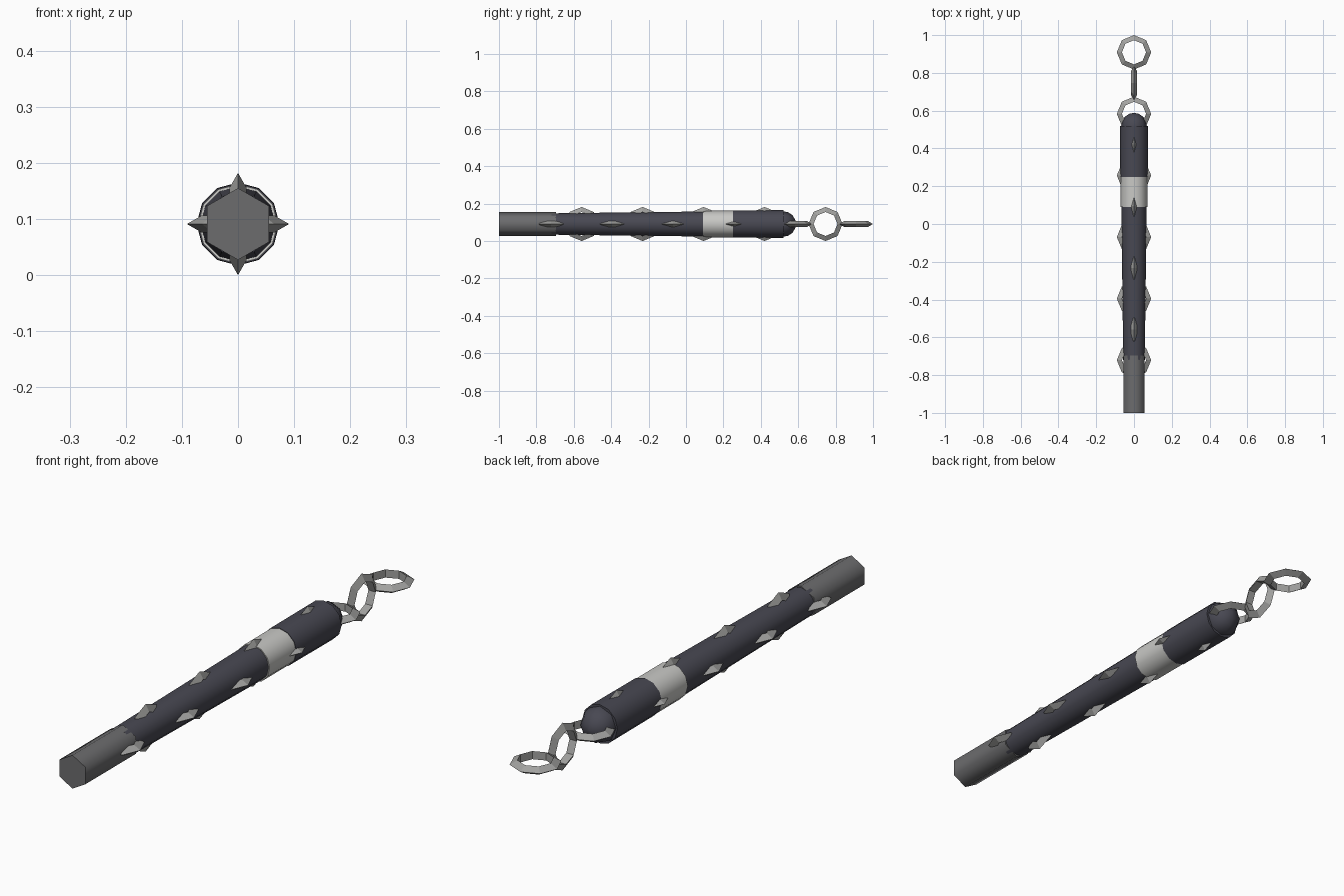
import bpy, bmesh, math
from mathutils import Matrix

if "Cube" in bpy.data.objects:
    bpy.data.objects.remove(bpy.data.objects["Cube"])

ZC = 0.091  # height of the rod axis


def material(name, rgb):
    m = bpy.data.materials.new(name)
    m.diffuse_color = (*rgb, 1)
    m.use_nodes = True
    m.node_tree.nodes["Principled BSDF"].inputs["Base Color"].default_value = m.diffuse_color
    return m


DARK = material("dark_blue_grey", (0.065, 0.065, 0.085))
GREY = material("grip_grey", (0.15, 0.15, 0.155))
SILVER = material("silver", (0.58, 0.58, 0.56))
STEEL = material("chain_steel", (0.36, 0.36, 0.35))


def finish(bm, name, mat, smooth):
    bmesh.ops.recalc_face_normals(bm, faces=bm.faces[:])
    me = bpy.data.meshes.new(name)
    bm.to_mesh(me)
    bm.free()
    me.materials.append(mat)
    ob = bpy.data.objects.new(name, me)
    bpy.context.collection.objects.link(ob)
    if smooth:
        bpy.ops.object.select_all(action='DESELECT')
        ob.select_set(True)
        bpy.context.view_layer.objects.active = ob
        bpy.ops.object.shade_smooth_by_angle(angle=math.radians(62))
    return ob


def rod(name, mat, sides, profile):
    """Closed rod along y through (y, radius) stations, one corner pointing up."""
    bm = bmesh.new()
    rings = []
    for y, r in profile:
        rings.append([bm.verts.new((r * math.sin(math.tau * i / sides), y,
                                    ZC + r * math.cos(math.tau * i / sides)))
                      for i in range(sides)])
    for a, b in zip(rings, rings[1:]):
        for i in range(sides):
            j = (i + 1) % sides
            bm.faces.new((a[i], a[j], b[j], b[i]))
    bm.faces.new(rings[0])
    bm.faces.new(rings[-1])
    return finish(bm, name, mat, True)


# Rod sections, front to back
rod("grip", GREY, 6, [(-1.0, 0.064), (-0.695, 0.064)])
rod("shaft", DARK, 12, [(-0.72, 0.057), (0.1, 0.067)])
rod("band", SILVER, 12, [(0.09, 0.071), (0.26, 0.071)])
rod("head", DARK, 12, [(0.25, 0.073), (0.52, 0.074)])

# Rounded end cap
R = 0.068
rod("end_cap", DARK, 8, [(0.51, R)] +
    [(0.52 + R * math.sin(a), R * math.cos(a))
     for a in (0.0, 0.4, 0.8, 1.2, 1.5)])


def link(name, y, upright):
    """Eight-sided ring with a triangular section, ridge outwards."""
    bm = bmesh.new()
    major, minor = 0.073, 0.018
    turn = Matrix.Rotation(math.pi / 2, 3, 'Y') if upright else Matrix.Identity(3)
    rings = []
    for i in range(8):
        spin = turn @ Matrix.Rotation(math.tau * i / 8, 3, 'Z')
        ring = []
        for k in range(3):
            t = math.tau * k / 3
            v = bm.verts.new((major + minor * math.cos(t), 0, minor * math.sin(t)))
            v.co = spin @ v.co
            v.co.y += y
            v.co.z += ZC
            ring.append(v)
        rings.append(ring)
    for i in range(8):
        a, b = rings[i], rings[(i + 1) % 8]
        for k in range(3):
            m = (k + 1) % 3
            bm.faces.new((a[k], a[m], b[m], b[k]))
    finish(bm, name, STEEL, False)


# Chain running through the rod, links alternately flat and upright
for n in range(11):
    link(f"chain_link_{n + 1}", 0.909 - 0.163 * n, n % 2 == 1)
